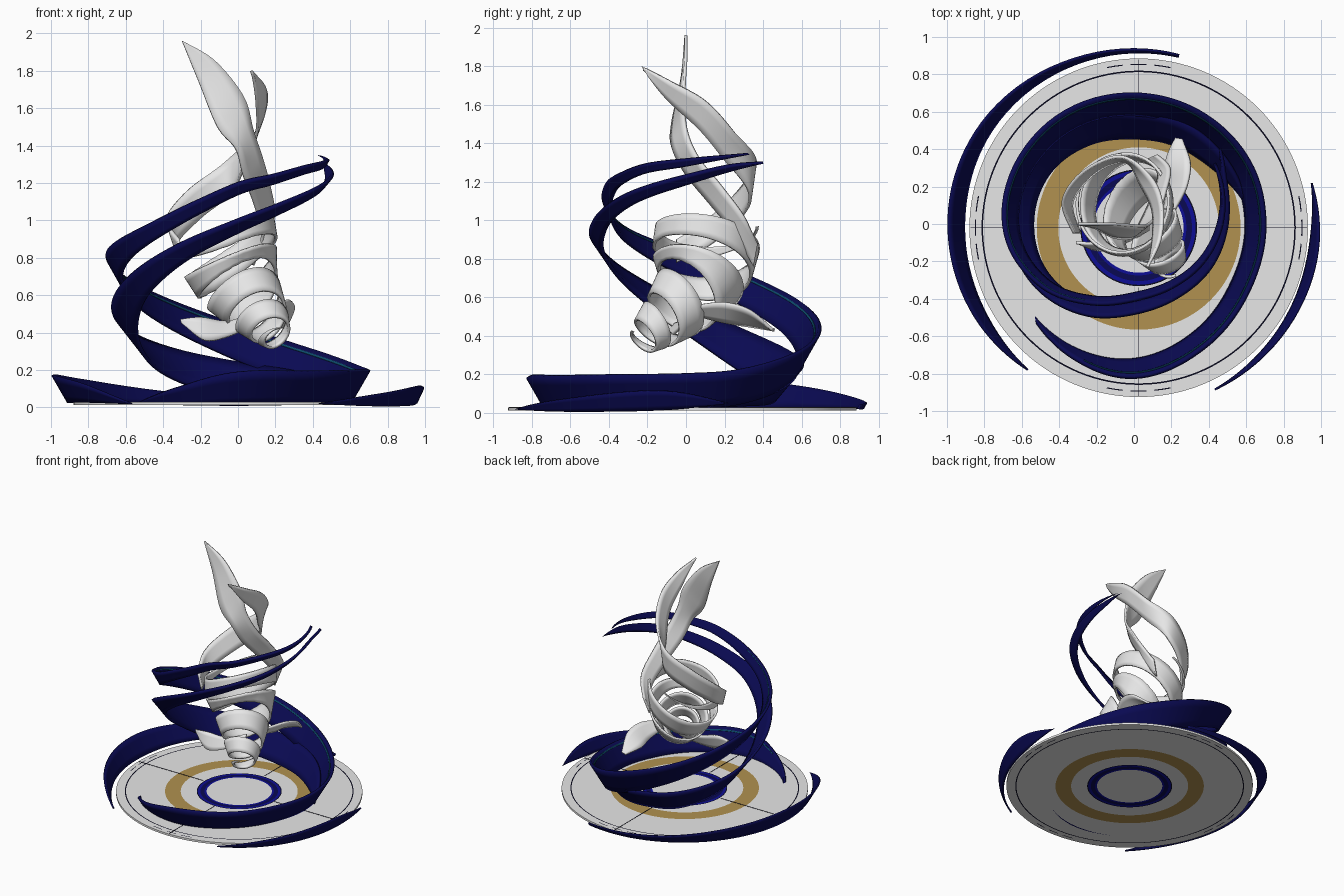
import bpy, bmesh, math
from mathutils import Vector

if "Cube" in bpy.data.objects:
    bpy.data.objects.remove(bpy.data.objects["Cube"], do_unlink=True)


def material(name, r, g, b):
    m = bpy.data.materials.new(name)
    m.use_nodes = True
    m.diffuse_color = (r, g, b, 1)
    m.node_tree.nodes["Principled BSDF"].inputs["Base Color"].default_value = (r, g, b, 1)
    return m


WHITE = material("soft white", .8, .8, .8)
NAVY = material("deep navy", .003, .003, .085)
BLUE = material("royal blue", .004, .004, .3)
GOLD = material("muted gold", .44, .285, .08)
TEAL = material("dark teal", .004, .07, .15)
BLACK = material("ink black", .003, .003, .012)


def smooth_rows(rows, steps=10):
    """Catmull-Rom interpolation through rows of numbers."""
    pts = [rows[0]] + list(rows) + [rows[-1]]
    out = []
    for p, q, r, s in zip(pts, pts[1:], pts[2:], pts[3:]):
        for k in range(steps):
            t = k / steps
            out.append([b + t * (c - a) / 2 + t * t * (a - 2.5 * b + 2 * c - d / 2)
                        + t ** 3 * (1.5 * (b - c) + (d - a) / 2)
                        for a, b, c, d in zip(p, q, r, s)])
    return out + [list(rows[-1])]


def finish(bm, name, mats, angle=40):
    mesh = bpy.data.meshes.new(name)
    bm.to_mesh(mesh)
    bm.free()
    ob = bpy.data.objects.new(name, mesh)
    bpy.context.collection.objects.link(ob)
    for m in mats:
        mesh.materials.append(m)
    bpy.ops.object.select_all(action='DESELECT')
    ob.select_set(True)
    bpy.context.view_layer.objects.active = ob
    bpy.ops.object.shade_smooth_by_angle(angle=math.radians(angle))
    return ob


def ribbon(name, edges, mat, thickness=.016):
    """Band lofted between two edge curves, then thickened."""
    bm = bmesh.new()
    rows = [[bm.verts.new(a.lerp(b, k / 4)) for k in range(5)] for a, b in edges]
    for p, q in zip(rows, rows[1:]):
        for k in range(4):
            bm.faces.new((p[k], q[k], q[k + 1], p[k + 1]))
    ob = finish(bm, name, [mat])
    mod = ob.modifiers.new("thickness", 'SOLIDIFY')
    mod.thickness = thickness
    mod.offset = 0


def polar(angle, r, z):
    a = math.radians(angle)
    return Vector((r * math.cos(a), r * math.sin(a), max(z, .006)))


def sweep_edges(rows, tilt):
    """Rows are angle, radius, height, width; the band flares outward."""
    s, c = math.sin(math.radians(tilt)) / 2, math.cos(math.radians(tilt)) / 2
    return [(polar(a, r - w * s, z - w * c), polar(a, r + w * s, z + w * c))
            for a, r, z, w in smooth_rows(rows)]


def free_edges(rows):
    return [(Vector(v[:3]), Vector(v[3:])) for v in smooth_rows(rows)]


# Base disc made of concentric coloured rings; the dashed ring is inked near the axes
RINGS = [(.24, WHITE), (.255, BLUE), (.285, NAVY), (.305, BLUE), (.312, BLACK),
         (.43, WHITE), (.545, GOLD), (.832, WHITE), (.84, BLACK), (.87, WHITE),
         (.876, None), (.905, WHITE)]
CENTRE = Vector((.025, -.02, 0))
SEGMENTS = 128
mats = [WHITE, BLACK, BLUE, NAVY, GOLD]
bm = bmesh.new()


def circle(r, z):
    return [bm.verts.new(CENTRE + polar(360 * i / SEGMENTS, r, z)) for i in range(SEGMENTS)]


rims = []
for z in (.012, .028):
    inner = None
    for r, mat in RINGS:
        ring = circle(r, z)
        if inner is None:
            bm.faces.new(ring).material_index = mats.index(mat)
        else:
            for i in range(SEGMENTS):
                j = (i + 1) % SEGMENTS
                dash = BLACK if (i + 4) % 32 in (0, 1, 3, 4, 6, 7) else WHITE
                face = bm.faces.new((inner[i], ring[i], ring[j], inner[j]))
                face.material_index = mats.index(mat or dash)
        inner = ring
    rims.append(inner)
for i in range(SEGMENTS):
    j = (i + 1) % SEGMENTS
    bm.faces.new((rims[0][i], rims[0][j], rims[1][j], rims[1][i]))
bmesh.ops.recalc_face_normals(bm, faces=bm.faces)
finish(bm, "base_disc", mats)

# Hairline cross on the disc, open in the middle
for k in range(4):
    bpy.ops.mesh.primitive_cube_add(size=1, location=CENTRE + polar(90 * k, .61, .0285),
                                    rotation=(0, 0, k * math.pi / 2))
    line = bpy.context.object
    line.name = "disc_line_%d" % (k + 1)
    line.scale = (.58, .004, .003)
    line.data.materials.append(BLACK)

# Main blue sweep: low wall in front, climbing round the back to the top
main = sweep_edges([
    (222, .73, .02, 0), (245, .76, .06, .1), (270, .77, .1, .2), (300, .71, .105, .2),
    (330, .66, .11, .2), (360, .65, .115, .2), (385, .65, .135, .21), (420, .64, .23, .22),
    (450, .64, .345, .22), (495, .66, .55, .19), (540, .66, .77, .15), (572, .58, .92, .1),
    (600, .47, 1.06, .08), (630, .39, 1.17, .07), (660, .38, 1.22, .06),
    (690, .41, 1.27, .05), (720, .46, 1.3, .04), (757, .54, 1.345, 0)], 30)
ribbon("upper_sweep", main, NAVY, .02)


def inward(v):
    flat = Vector((v.x, v.y, 0)).normalized()
    return v - flat * .011 + Vector((0, 0, .006))


ribbon("upper_sweep_accent",
       [(inward(a.lerp(b, .82)), inward(a.lerp(b, .88))) for a, b in main[12:120]], TEAL, .004)

# Second blue sweep nested below the first
ribbon("lower_sweep", sweep_edges([
    (10, .61, .03, 0), (35, .56, .09, .13), (60, .54, .12, .19), (90, .53, .155, .22),
    (120, .57, .21, .25), (150, .605, .32, .24), (180, .605, .49, .2), (210, .58, .68, .15),
    (240, .52, .85, .11), (270, .45, .97, .09), (300, .43, 1.06, .08), (330, .45, 1.14, .07),
    (360, .48, 1.21, .06), (385, .53, 1.27, .04), (401, .61, 1.3, 0)], 40), NAVY, .02)

# Blue fins hugging the rim
ribbon("right_rim_fin", sweep_edges([
    (75, .93, .03, .02), (110, .925, .05, .06), (150, .945, .09, .14), (178, .95, .1, .17),
    (210, .955, .08, .12), (234, .965, .02, 0)], 30), NAVY, .012)
ribbon("left_rim_fin", sweep_edges([
    (-64, .985, .02, 0), (-40, .975, .04, .07), (-8, .97, .065, .11), (13, .975, .05, 0)],
    25), NAVY, .012)

# White body: one band coiled round a bending, narrowing axis
AXIS = smooth_rows([(-.07, .11, .98, .26), (-.04, .1, .82, .27), (.01, .06, .67, .22),
                    (.1, -.06, .53, .16), (.17, -.17, .43, .11), (.21, -.23, .37, .07)], 20)
TURNS = 4.6


def coil_point(u, turn):
    f = min(max(u, 0), 1) * (len(AXIS) - 1)
    i = min(int(f), len(AXIS) - 2)
    p, q = Vector(AXIS[i]), Vector(AXIS[i + 1])
    c = p.lerp(q, f - i)
    # upper loops lean so that their left side sits higher
    lean = Vector((.3 * (1 - u), 0, 0))
    up = -((q - p).xyz.normalized() + lean).normalized()
    side = Vector((0, 1, 0)).cross(up).normalized()
    front = up.cross(side)
    a = turn * math.tau + math.pi / 2
    return c.xyz + (side * math.cos(a) + front * math.sin(a)) * c.w


coil = []
for n in range(241):
    u = n / 240
    half = .34 / TURNS * min(1, u * 8 + .1, (1 - u) * 8 + .1)
    coil.append((coil_point(u - half, u * TURNS), coil_point(u + half, u * TURNS)))
ribbon("coiled_body", coil, WHITE)

# Two white blades twisting up out of the body
ribbon("tall_blade", free_edges([
    (-.3, 0, 1.96, -.28, 0, 1.95), (-.21, -.02, 1.74, -.12, 0, 1.85),
    (-.11, -.07, 1.5, .03, -.01, 1.66), (-.01, -.07, 1.38, .08, 0, 1.48),
    (.03, .0, 1.24, .13, .06, 1.33), (.09, .13, 1.08, .17, .18, 1.18),
    (.13, .26, .92, .19, .3, 1.02), (.08, .35, .76, .12, .37, .88)]), WHITE)
ribbon("curved_blade", free_edges([
    (.07, -.23, 1.8, .08, -.22, 1.78), (.14, -.08, 1.72, .1, -.1, 1.63),
    (.15, .1, 1.62, .1, .07, 1.47), (.09, .25, 1.46, .04, .2, 1.31),
    (-.07, .36, 1.31, -.04, .33, 1.14), (-.27, .28, 1.16, -.2, .28, 1.01),
    (-.38, .12, 1.01, -.33, .12, .87), (-.32, -.05, .9, -.29, -.05, .78)]), WHITE)

# Small leaves near the foot of the body
ribbon("right_leaf", free_edges([
    (-.31, -.1, .47, -.3, -.1, .45), (-.2, -.1, .48, -.18, -.14, .36),
    (-.06, -.06, .46, -.05, -.1, .38), (.08, 0, .5, .08, -.03, .44)]), WHITE)
ribbon("back_leaf", free_edges([
    (.22, .46, .43, .26, .45, .43), (.17, .33, .45, .3, .33, .53),
    (.18, .2, .47, .28, .2, .57), (.16, .08, .5, .22, .08, .56)]), WHITE)
